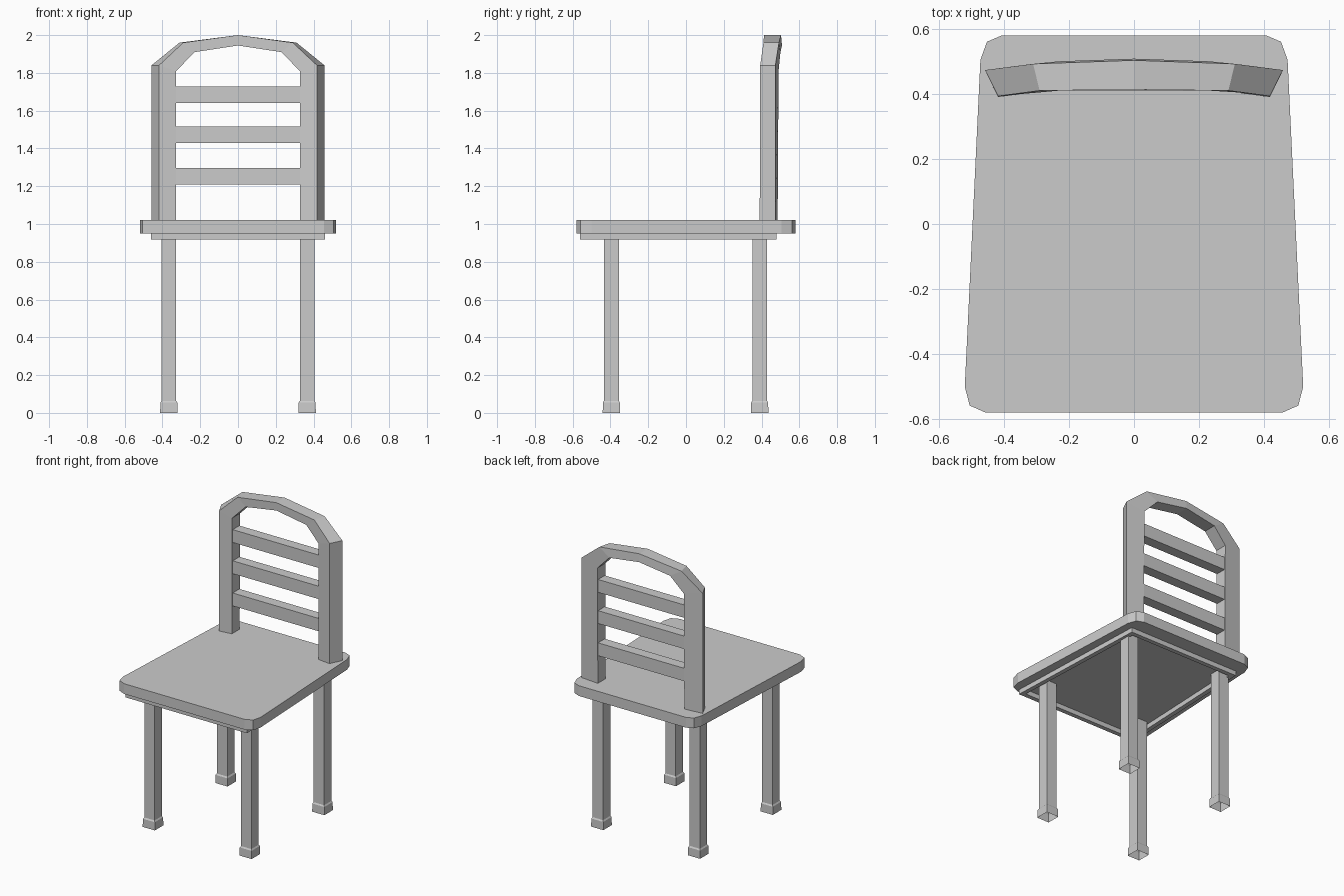
import bpy, bmesh

if "Cube" in bpy.data.objects:
    bpy.data.objects.remove(bpy.data.objects["Cube"])


def loft(name, rings, closed=False, cap_start=True, cap_end=True):
    """Skin a list of equal-sized vertex rings into one mesh object."""
    bm = bmesh.new()
    rs = [[bm.verts.new(p) for p in r] for r in rings]
    n = len(rs[0])
    pairs = list(zip(rs, rs[1:])) + ([(rs[-1], rs[0])] if closed else [])
    for a, b in pairs:
        for i in range(n):
            j = (i + 1) % n
            bm.faces.new((a[i], a[j], b[j], b[i]))
    if not closed:
        if cap_start:
            bm.faces.new(rs[0][::-1])
        if cap_end:
            bm.faces.new(rs[-1])
    bmesh.ops.recalc_face_normals(bm, faces=bm.faces)
    me = bpy.data.meshes.new(name)
    bm.to_mesh(me)
    bm.free()
    ob = bpy.data.objects.new(name, me)
    bpy.context.collection.objects.link(ob)
    return ob


def square(cx, cy, h, z):
    return [(cx - h, cy - h, z), (cx + h, cy - h, z),
            (cx + h, cy + h, z), (cx - h, cy + h, z)]


def trapezoid(front, back, y0, y1, z):
    return [(-front, y0, z), (front, y0, z), (back, y1, z), (-back, y1, z)]


# Seat: tapered board with clipped corners
half = [(0.455, -0.58), (0.505, -0.558), (0.52, -0.50),
        (0.472, 0.505), (0.452, 0.56), (0.405, 0.58)]
outline = half + [(-x, y) for x, y in reversed(half)]
loft("seat", [[(x, y, z) for x, y in outline] for z in (0.95, 1.02)])

# Apron: thin frame under the seat
t = 0.03
loft("apron", [trapezoid(0.46, 0.42, -0.56, 0.48, 0.951),
               trapezoid(0.46, 0.42, -0.56, 0.48, 0.918),
               trapezoid(0.46 - t, 0.42 - t, -0.56 + t, 0.48 - t, 0.918),
               trapezoid(0.46 - t, 0.42 - t, -0.56 + t, 0.48 - t, 0.951)],
     closed=True)

# Legs with wider feet, open at the bottom
for row, y in (("front", -0.395), ("back", 0.39)):
    for side, x in (("left", -0.366), ("right", 0.366)):
        loft(f"{row}_{side}_leg",
             [square(x, y, 0.046, 0.0), square(x, y, 0.045, 0.055),
              square(x, y, 0.039, 0.064), square(x, y, 0.039, 0.951)],
             cap_start=False)

# Back frame: sections are front outer, back outer, back inner, front inner
side = [
    [(0.418, 0.39, 1.015), (0.458, 0.473, 1.015),
     (0.327, 0.485, 1.015), (0.327, 0.402, 1.015)],
    [(0.418, 0.393, 1.84), (0.458, 0.473, 1.84),
     (0.327, 0.49, 1.81), (0.327, 0.404, 1.81)],
    [(0.29, 0.41, 1.96), (0.31, 0.492, 1.96),
     (0.23, 0.50, 1.91), (0.23, 0.41, 1.91)],
]
top = [(0, 0.413, 2.0), (0, 0.503, 2.0), (0, 0.508, 1.945), (0, 0.415, 1.945)]
mirrored = [[(-x, y, z) for x, y, z in r] for r in reversed(side)]
loft("back_frame", side + [top] + mirrored)

# Horizontal slats
for i, z in enumerate((1.252, 1.472, 1.685)):
    h = 0.044
    loft(f"back_slat_{i + 1}",
         [[(x, 0.41, z - h), (x, 0.482, z - h), (x, 0.482, z + h), (x, 0.41, z + h)]
          for x in (-0.33, 0.33)])
